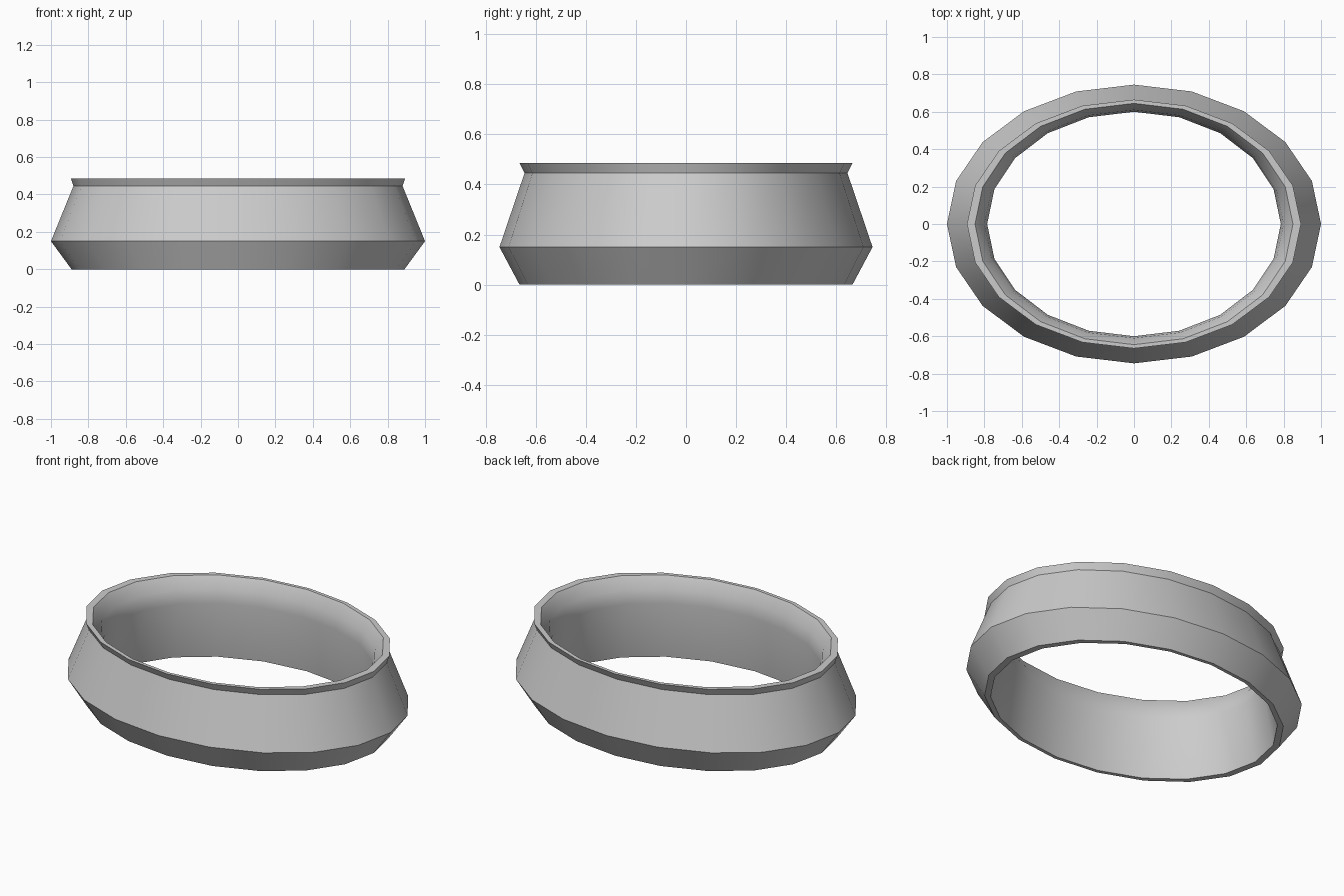
import bpy, bmesh, math

if "Cube" in bpy.data.objects:
    bpy.data.objects.remove(bpy.data.objects["Cube"])

SEGMENTS = 20
# closed cross-section: (x radius, y radius, z)
PROFILE = [
    (0.89, 0.665, 0.0), (1.0, 0.745, 0.15), (0.88, 0.645, 0.445),
    (0.893, 0.665, 0.485), (0.85, 0.645, 0.485), (0.80, 0.61, 0.42),
    (0.785, 0.60, 0.34), (0.85, 0.645, 0.0),
]

# elliptical ring band swept around z
bm = bmesh.new()
rings = []
for rx, ry, z in PROFILE:
    ring = []
    for i in range(SEGMENTS):
        a = 2 * math.pi * i / SEGMENTS
        ring.append(bm.verts.new((rx * math.cos(a), ry * math.sin(a), z)))
    rings.append(ring)
for k, low in enumerate(rings):
    high = rings[(k + 1) % len(rings)]
    for i in range(SEGMENTS):
        j = (i + 1) % SEGMENTS
        bm.faces.new((low[i], low[j], high[j], high[i]))
bmesh.ops.recalc_face_normals(bm, faces=bm.faces[:])
mesh = bpy.data.meshes.new("ring_band")
bm.to_mesh(mesh)
bm.free()
band = bpy.data.objects.new("ring_band", mesh)
bpy.context.collection.objects.link(band)

# smooth around the ring, crisp at the profile corners
bpy.context.view_layer.objects.active = band
band.select_set(True)
bpy.ops.object.shade_smooth_by_angle(angle=math.radians(30))
